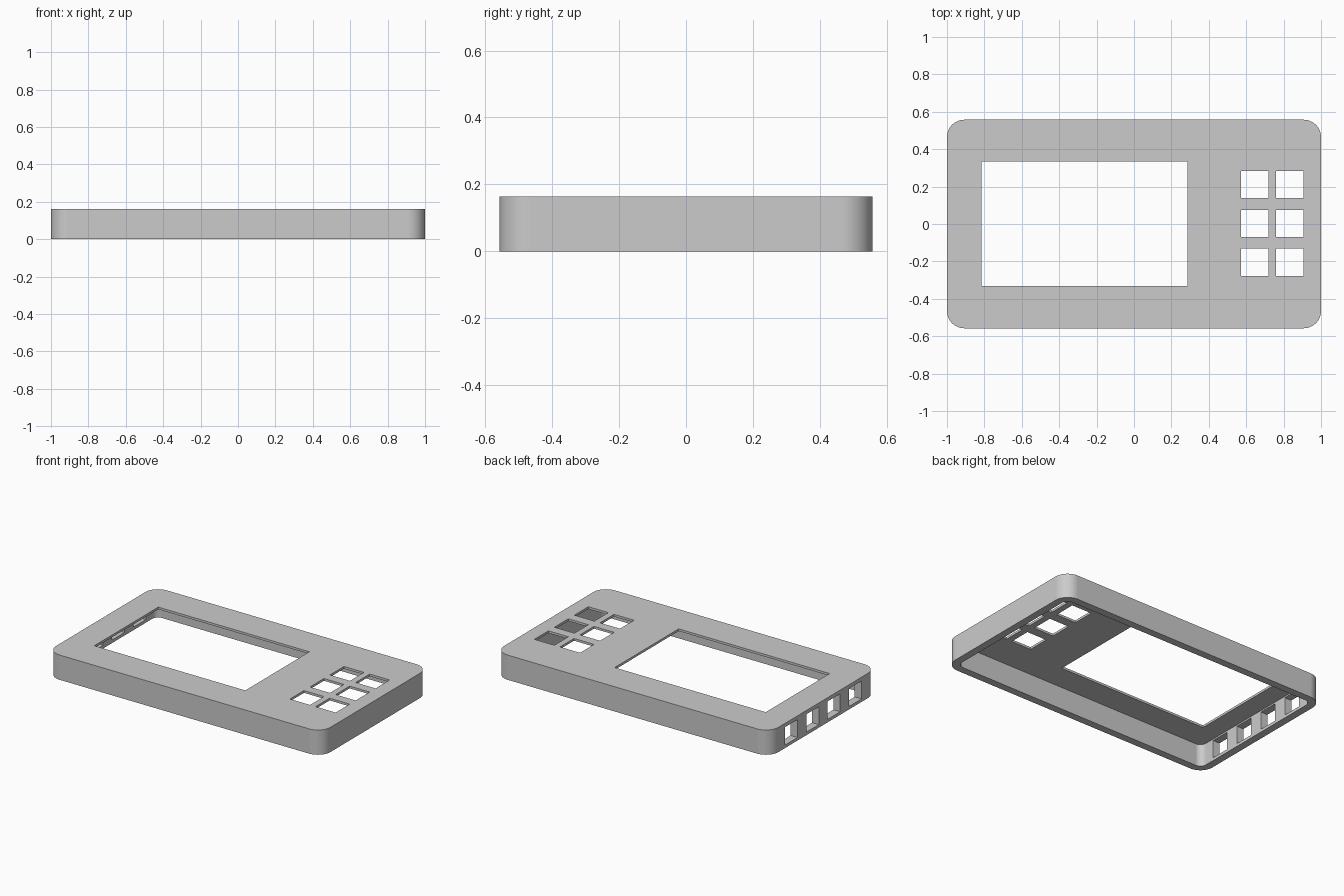
import bpy, bmesh
from math import radians, sin, cos

if "Cube" in bpy.data.objects:
    bpy.data.objects.remove(bpy.data.objects["Cube"], do_unlink=True)

WIDTH, DEPTH, HEIGHT = 2.0, 1.115, 0.163
WALL, PLATE, RADIUS = 0.05, 0.015, 0.093

# Single plastic colour
grey = bpy.data.materials.new("grey plastic")
grey.use_nodes = True
colour = (0.6, 0.6, 0.6, 1)
grey.diffuse_color = colour
grey.node_tree.nodes["Principled BSDF"].inputs["Base Color"].default_value = colour


def rounded_slab(name, w, d, r, z0, z1, steps=12):
    """Rounded rectangle extruded from z0 to z1."""
    bm = bmesh.new()
    ring = []
    for i, (sx, sy) in enumerate([(1, 1), (-1, 1), (-1, -1), (1, -1)]):
        for k in range(steps + 1):
            a = radians(90 * (i + k / steps))
            ring.append(bm.verts.new((sx * (w / 2 - r) + r * cos(a),
                                      sy * (d / 2 - r) + r * sin(a), z0)))
    base = bm.faces.new(ring)
    top = bmesh.ops.extrude_face_region(bm, geom=[base])["geom"]
    bmesh.ops.translate(bm, vec=(0, 0, z1 - z0),
                        verts=[v for v in top if isinstance(v, bmesh.types.BMVert)])
    bmesh.ops.recalc_face_normals(bm, faces=bm.faces)
    mesh = bpy.data.meshes.new(name)
    bm.to_mesh(mesh)
    bm.free()
    mesh.materials.append(grey)
    obj = bpy.data.objects.new(name, mesh)
    bpy.context.collection.objects.link(obj)
    return obj


def box(name, centre, size):
    bpy.ops.mesh.primitive_cube_add(size=1, location=centre)
    obj = bpy.context.object
    obj.name = name
    obj.scale = size
    obj.data.materials.append(grey)
    return obj


def cut(target, cutter):
    """Subtract the cutter and discard it."""
    cutter.hide_render = True
    mod = target.modifiers.new("cut", "BOOLEAN")
    mod.operation, mod.solver, mod.object = "DIFFERENCE", "EXACT", cutter
    bpy.context.view_layer.objects.active = target
    bpy.ops.object.modifier_apply(modifier=mod.name)
    bpy.data.objects.remove(cutter, do_unlink=True)


# Case lid, hollow and open underneath
case = rounded_slab("case_lid", WIDTH, DEPTH, RADIUS, 0, HEIGHT)
cut(case, rounded_slab("cavity", WIDTH - 2 * WALL, DEPTH - 2 * WALL,
                       RADIUS - WALL, -0.1, HEIGHT - PLATE))

# Screen window
cut(case, box("screen_window", (-0.265, 0.002, HEIGHT), (1.1, 0.666, 0.2)))

# Button openings, two columns of three
for x in (0.646, 0.833):
    for row in (-1, 0, 1):
        cut(case, box("button_opening", (x, 0.003 + row * 0.208, HEIGHT),
                      (0.146, 0.146, 0.2)))

# Four ports through the side wall
for i in range(4):
    y = (i - 1.5) * 0.222
    cut(case, box("port_opening", (-1, y, 0.079), (0.18, 0.13, 0.118)))

# Smooth corners, crisp edges
bpy.ops.object.select_all(action="DESELECT")
case.select_set(True)
bpy.context.view_layer.objects.active = case
bpy.ops.object.shade_smooth_by_angle(angle=radians(30))
even = case.modifiers.new("even shading", "WEIGHTED_NORMAL")
even.keep_sharp = True
